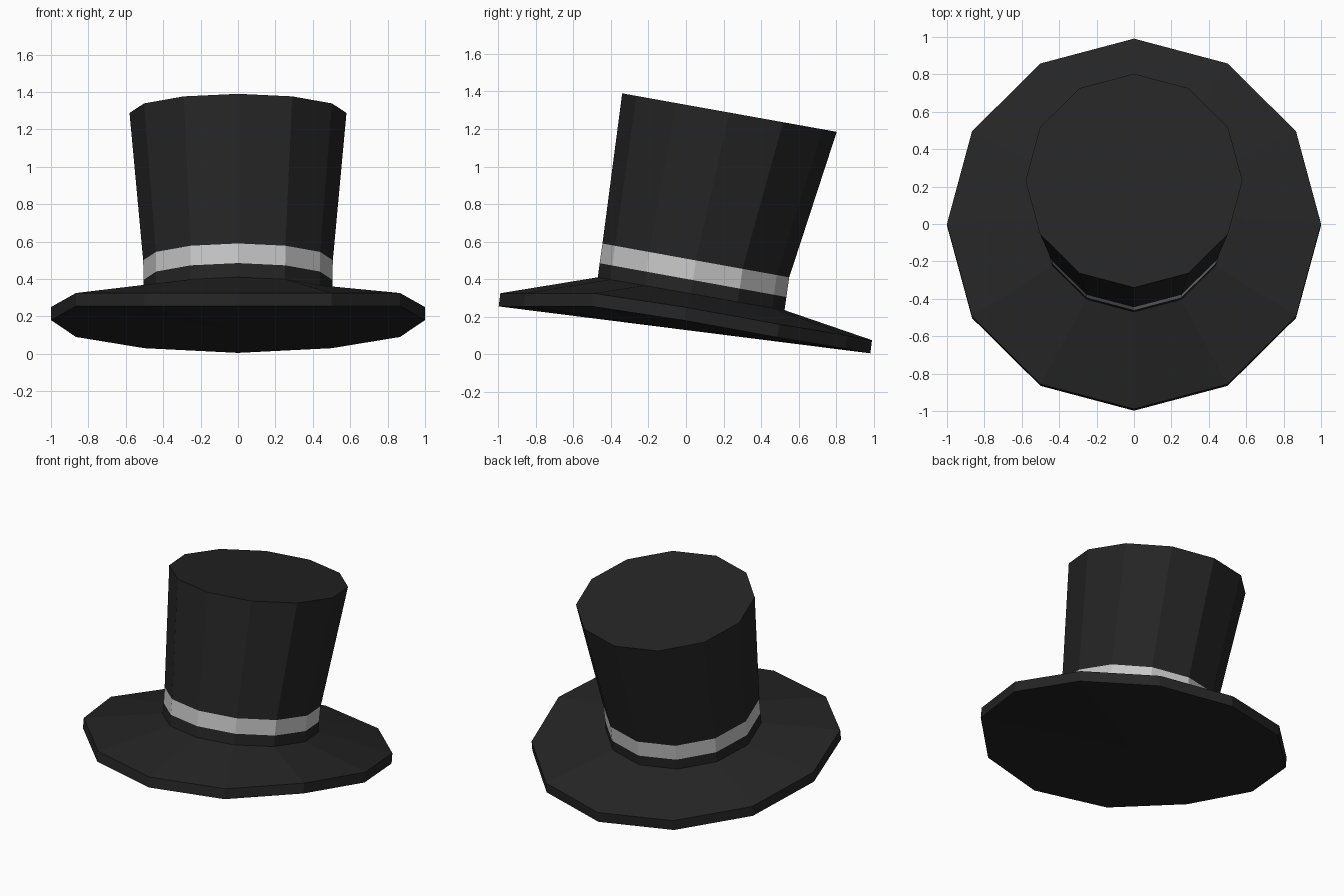
import bpy, bmesh, math

SIDES = 12

cube = bpy.data.objects.get("Cube")
if cube:
    bpy.data.objects.remove(cube)


def material(name, value):
    mat = bpy.data.materials.new(name)
    mat.use_nodes = True
    colour = (value, value, value, 1)
    mat.diffuse_color = colour
    bsdf = next(n for n in mat.node_tree.nodes if n.type == 'BSDF_PRINCIPLED')
    bsdf.inputs["Base Color"].default_value = colour
    return mat


def tilted_ring(radius, front, back):
    """Ring spanning two (y, z) points on the centre line."""
    ring = []
    for i in range(SIDES):
        a = math.tau * i / SIDES
        t = (1 - math.cos(a)) / 2
        ring.append((radius * math.sin(a),
                     front[0] + t * (back[0] - front[0]),
                     front[1] + t * (back[1] - front[1])))
    return ring


def loft(name, rings, mat, cap_top=False, cap_bottom=None):
    """Skin the rings from bottom to top, with optional caps."""
    bm = bmesh.new()
    loops = [[bm.verts.new(p) for p in ring] for ring in rings]
    for low, high in zip(loops, loops[1:]):
        for i in range(SIDES):
            j = (i + 1) % SIDES
            bm.faces.new((low[i], low[j], high[j], high[i]))
    if cap_top:
        bm.faces.new(loops[-1])
    if cap_bottom:
        centre = bm.verts.new(cap_bottom)
        for i in range(SIDES):
            bm.faces.new((loops[0][(i + 1) % SIDES], loops[0][i], centre))
    bmesh.ops.recalc_face_normals(bm, faces=bm.faces)
    mesh = bpy.data.meshes.new(name)
    bm.to_mesh(mesh)
    bm.free()
    mesh.materials.append(mat)
    obj = bpy.data.objects.new(name, mesh)
    bpy.context.collection.objects.link(obj)
    return obj


black = material("black felt", 0.0185)
grey = material("light grey ribbon", 0.58)

# Brim edge: heights from front to back, mirrored left to right
edge_heights = [0.255, 0.255, 0.255, 0.18, 0.09, 0.03, 0.005]
flat_edge = tilted_ring(1.0, (-0.998, 0), (0.982, 0))
brim_low = [(x, y, edge_heights[min(i, SIDES - i)])
            for i, (x, y, z) in enumerate(flat_edge)]
brim_high = [(x, y + 0.009, z + 0.07) for x, y, z in brim_low]

# Tilted rings of the crown
crown_foot = tilted_ring(0.505, (-0.47, 0.41), (0.525, 0.235))
band_low = tilted_ring(0.505, (-0.46, 0.485), (0.535, 0.305))
band_high = tilted_ring(0.507, (-0.445, 0.59), (0.55, 0.41))
crown_top = tilted_ring(0.58, (-0.34, 1.39), (0.803, 1.185))

loft("brim", [brim_low, brim_high, crown_foot], black,
     cap_bottom=(0, -0.008, 0.13))
loft("crown_base", [crown_foot, band_low], black)
loft("hat_band", [band_low, band_high], grey)
loft("crown", [band_high, crown_top], black, cap_top=True)
